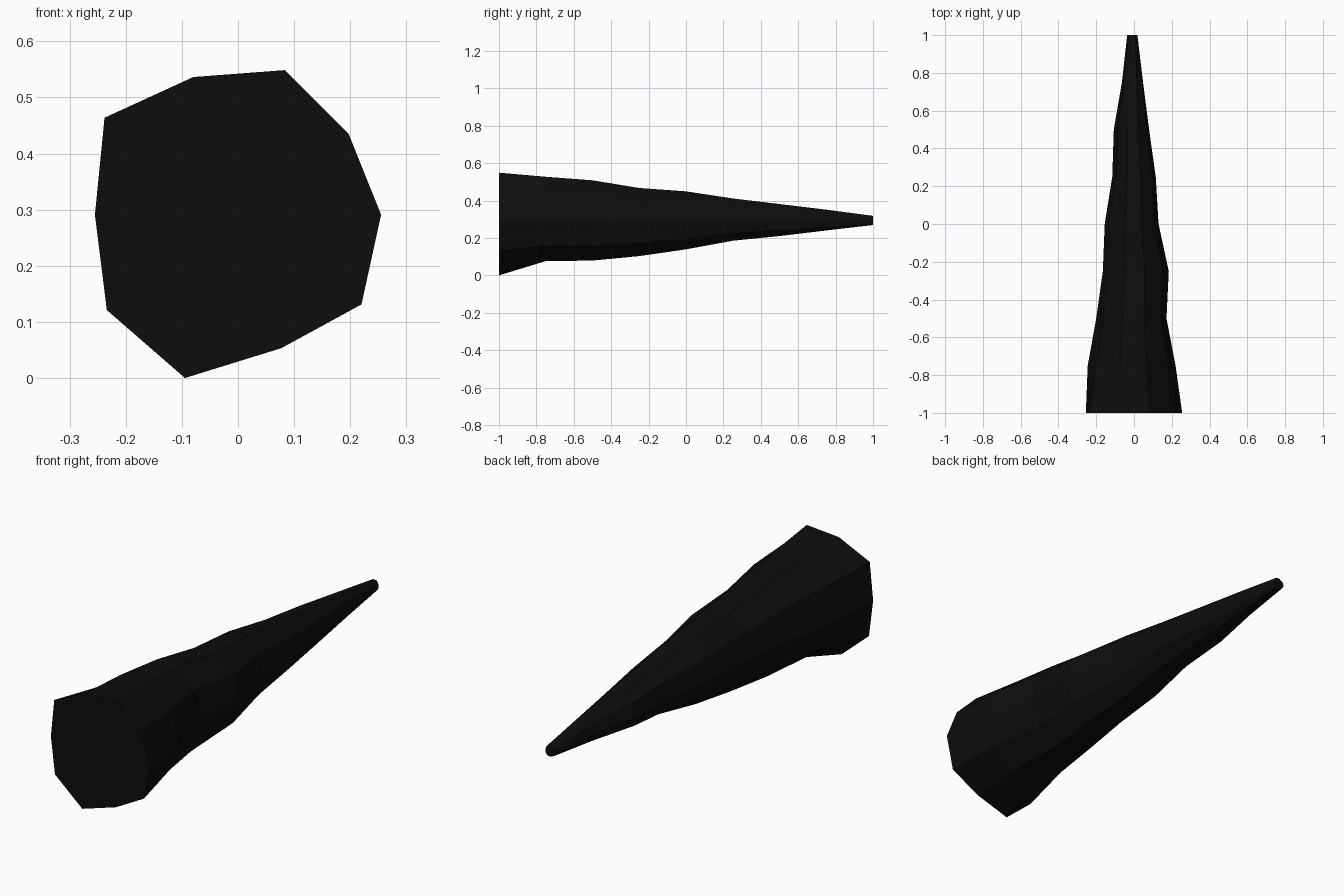
import bpy, bmesh
from math import sin, cos, pi

if "Cube" in bpy.data.objects:
    bpy.data.objects.remove(bpy.data.objects["Cube"])

SIDES = 10
MID_Z = 0.29

# Uneven radius of each corner of the butt end, anticlockwise from +x
BUTT_RADII = [0.255, 0.244, 0.271, 0.258, 0.294, 0.255, 0.289, 0.306, 0.25, 0.272]

# Irregular taper: y, then extents right, left, top, bottom
RINGS = [
    (-0.75, 0.22, 0.245, 0.236, 0.215),
    (-0.50, 0.172, 0.20, 0.217, 0.212),
    (-0.25, 0.184, 0.165, 0.176, 0.188),
    (0.00, 0.13, 0.155, 0.158, 0.152),
    (0.25, 0.115, 0.115, 0.12, 0.106),
    (0.50, 0.08, 0.107, 0.09, 0.081),
    (0.75, 0.048, 0.064, 0.06, 0.051),
    (1.00, 0.018, 0.036, 0.027, 0.022),
]

bm = bmesh.new()
angles = [2 * pi * i / SIDES for i in range(SIDES)]

# Butt end outline
loops = [[bm.verts.new((r * cos(a), -1, MID_Z + r * sin(a)))
          for a, r in zip(angles, BUTT_RADII)]]

# Tapering rings toward the tip
for y, right, left, top, bottom in RINGS:
    ring = []
    for a in angles:
        c, s = cos(a), sin(a) / sin(2 * pi / 5)
        ring.append(bm.verts.new((c * (right if c > 0 else left), y,
                                  MID_Z + s * (top if s > 0 else bottom))))
    loops.append(ring)

# Faceted skin and end caps
for a, b in zip(loops, loops[1:]):
    for i in range(SIDES):
        j = (i + 1) % SIDES
        bm.faces.new((a[i], a[j], b[j], b[i]))
bm.faces.new(loops[0][::-1])
bm.faces.new(loops[-1])
bmesh.ops.recalc_face_normals(bm, faces=bm.faces)
# Sit the lowest corner exactly on the ground
low = min(v.co.z for v in bm.verts)
bmesh.ops.translate(bm, verts=bm.verts, vec=(0, 0, -low))

mesh = bpy.data.meshes.new("spike")
bm.to_mesh(mesh)
bm.free()
spike = bpy.data.objects.new("spike", mesh)
bpy.context.collection.objects.link(spike)

# Near-black surface
mat = bpy.data.materials.new("black")
mat.diffuse_color = (0.004, 0.004, 0.004, 1)
mat.use_nodes = True
mat.node_tree.nodes["Principled BSDF"].inputs["Base Color"].default_value = mat.diffuse_color
mesh.materials.append(mat)
